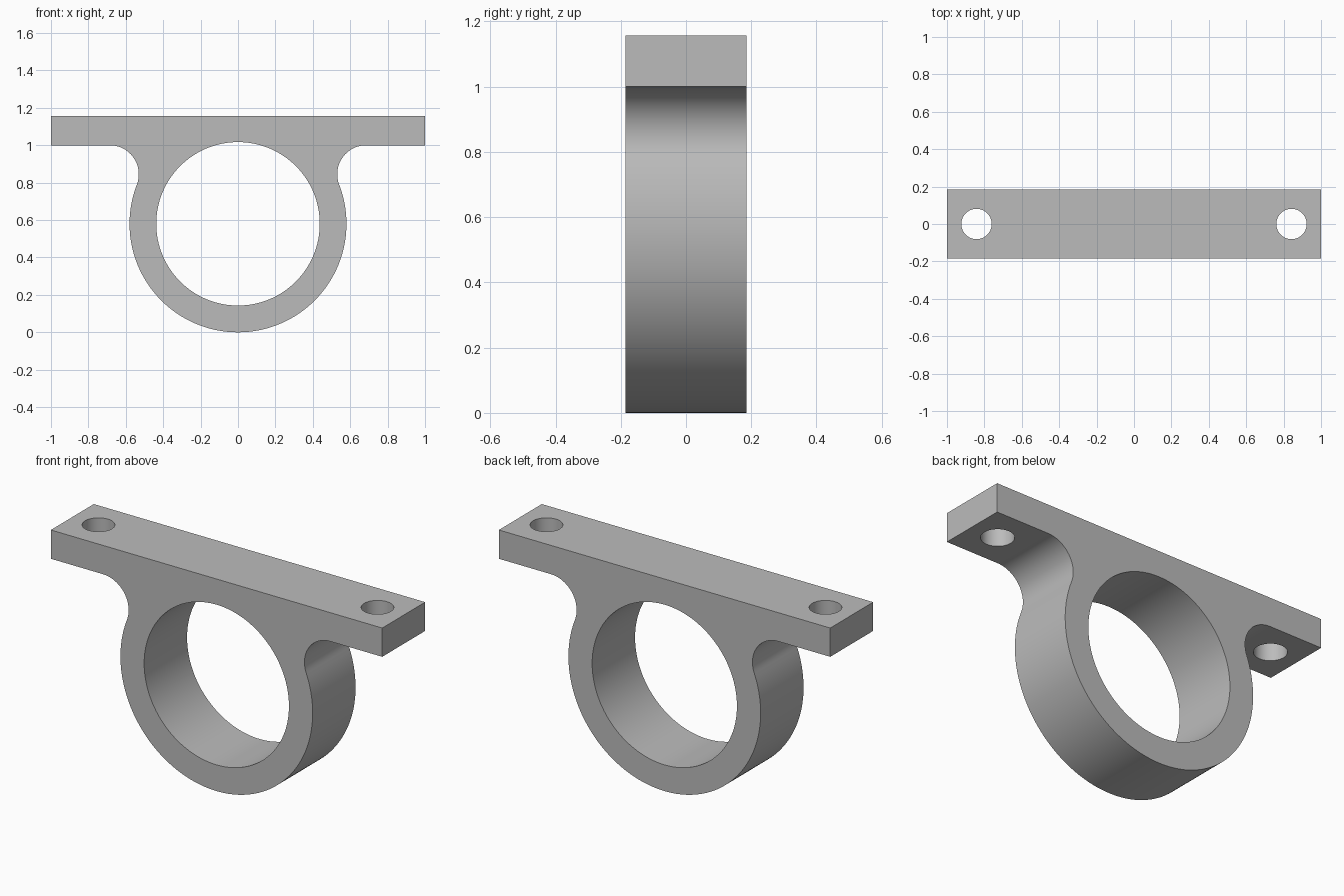
import bpy, bmesh
from math import sin, cos, pi, atan2, sqrt
from mathutils import Matrix

cube = bpy.data.objects.get("Cube")
if cube:
    bpy.data.objects.remove(cube, do_unlink=True)

# Main sizes
HALF_DEPTH = 0.185
RING_R, BORE_R, RING_Z = 0.58, 0.437, 0.58
PLATE_BOTTOM, PLATE_TOP = 1.0, 1.157
FILLET = 0.155
HOLE_X, HOLE_R = 0.842, 0.081

grey = bpy.data.materials.new("plain grey")
grey.use_nodes = True
grey.diffuse_color = (0.5, 0.5, 0.5, 1)
grey.node_tree.nodes["Principled BSDF"].inputs["Base Color"].default_value = (0.5, 0.5, 0.5, 1)


def arc(cx, cz, r, start, end, steps):
    """Points along an arc in the x-z plane."""
    angles = [start + (end - start) * i / steps for i in range(steps + 1)]
    return [(cx + r * cos(a), cz + r * sin(a)) for a in angles]


def add_object(name, bm):
    bmesh.ops.recalc_face_normals(bm, faces=bm.faces[:])
    mesh = bpy.data.meshes.new(name)
    bm.to_mesh(mesh)
    bm.free()
    mesh.materials.append(grey)
    obj = bpy.data.objects.new(name, mesh)
    bpy.context.collection.objects.link(obj)
    return obj


def drill(target, location, radius, length, axis, segments):
    """Cut a round hole through the target."""
    turn = Matrix.Rotation(pi / 2, 4, 'X') if axis == 'Y' else Matrix()
    bm = bmesh.new()
    bmesh.ops.create_cone(bm, cap_ends=True, segments=segments, radius1=radius, radius2=radius,
                          depth=length, matrix=Matrix.Translation(location) @ turn)
    cutter = add_object("hole_cutter", bm)
    cutter.hide_render = True
    mod = target.modifiers.new("hole", 'BOOLEAN')
    mod.operation, mod.solver, mod.object = 'DIFFERENCE', 'EXACT', cutter
    bpy.context.view_layer.objects.active = target
    bpy.ops.object.modifier_apply(modifier=mod.name)
    bpy.data.objects.remove(cutter, do_unlink=True)


# Half outline: bottom of ring, up its side, through the tangent fillet, out to the plate end
fillet_z = PLATE_BOTTOM - FILLET
rise = fillet_z - RING_Z
fillet_x = sqrt((RING_R + FILLET) ** 2 - rise ** 2)
tangent = atan2(rise, fillet_x)
half = arc(0, RING_Z, RING_R, -pi / 2, tangent, 56)
half += arc(fillet_x, fillet_z, FILLET, pi + tangent, pi / 2, 24)[1:]
half += [(1, PLATE_BOTTOM), (1, PLATE_TOP)]
outline = half + [(-x, z) for x, z in reversed(half[1:])]

# Bracket body extruded front to back
bm = bmesh.new()
face = bm.faces.new([bm.verts.new((x, -HALF_DEPTH, z)) for x, z in outline])
extruded = bmesh.ops.extrude_face_region(bm, geom=[face], use_keep_orig=True)
verts = [v for v in extruded["geom"] if isinstance(v, bmesh.types.BMVert)]
bmesh.ops.translate(bm, verts=verts, vec=(0, 2 * HALF_DEPTH, 0))
bracket = add_object("ring_bracket", bm)

# Large bore and the two mounting holes
drill(bracket, (0, 0, RING_Z), BORE_R, 1, 'Y', 128)
for side in (-1, 1):
    drill(bracket, (side * HOLE_X, 0, PLATE_TOP), HOLE_R, 0.6, 'Z', 48)

# Smooth curved walls with crisp edges
bpy.ops.object.select_all(action='DESELECT')
bracket.select_set(True)
bpy.context.view_layer.objects.active = bracket
bpy.ops.object.shade_smooth_by_angle(angle=pi / 6)
